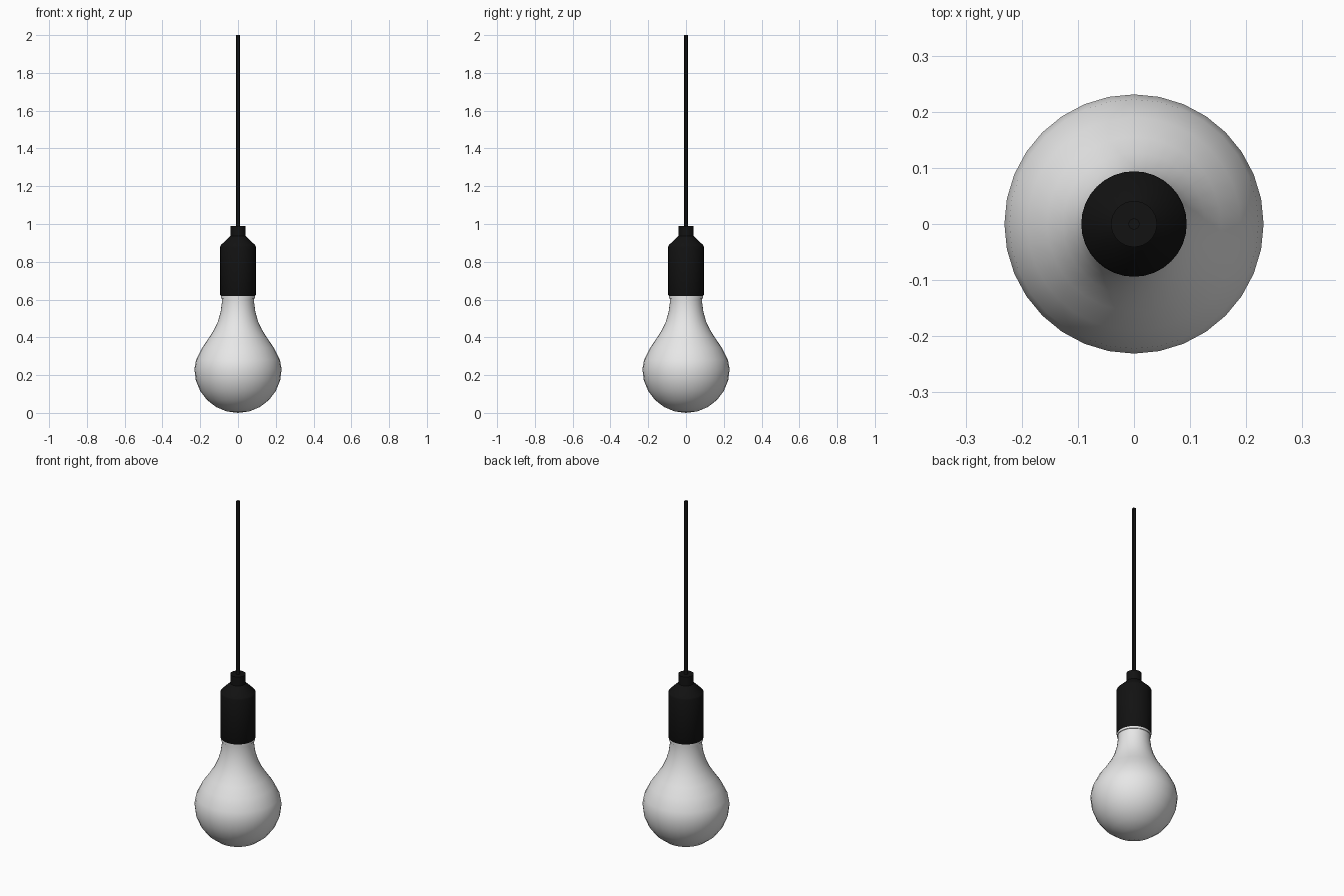
import bpy, bmesh, math

cube = bpy.data.objects.get("Cube")
if cube:
    bpy.data.objects.remove(cube, do_unlink=True)


def material(name, color):
    m = bpy.data.materials.new(name)
    m.use_nodes = True
    m.diffuse_color = (*color, 1)
    bsdf = m.node_tree.nodes["Principled BSDF"]
    bsdf.inputs["Base Color"].default_value = (*color, 1)
    return m


def lathe(name, profile, segments, mat, angle=30):
    """Spin a bottom-to-top (radius, height) profile about z."""
    bm = bmesh.new()
    verts = [bm.verts.new((r, 0, z)) for r, z in profile]
    edges = [bm.edges.new(pair) for pair in zip(verts, verts[1:])]
    bmesh.ops.spin(bm, geom=verts + edges, cent=(0, 0, 0), axis=(0, 0, 1),
                   angle=math.tau, steps=segments, use_duplicate=False)
    bmesh.ops.remove_doubles(bm, verts=bm.verts, dist=0.0001)
    bmesh.ops.recalc_face_normals(bm, faces=bm.faces)
    mesh = bpy.data.meshes.new(name)
    bm.to_mesh(mesh)
    bm.free()
    mesh.materials.append(mat)
    obj = bpy.data.objects.new(name, mesh)
    bpy.context.collection.objects.link(obj)
    bpy.ops.object.select_all(action='DESELECT')
    obj.select_set(True)
    bpy.context.view_layer.objects.active = obj
    bpy.ops.object.shade_smooth_by_angle(angle=math.radians(angle))
    return obj


black = material("black plastic", (0.006, 0.006, 0.006))
white = material("frosted white glass", (0.8, 0.8, 0.8))

# Glass bulb: round belly, then a neck that flares slightly under the socket
R = 0.231
belly = [(R * math.sin(a), R - R * math.cos(a))
         for a in (math.radians(15 * i) for i in range(7))]
neck = [(0.222, 0.28), (0.19, 0.345), (0.155, 0.395), (0.127, 0.44),
        (0.106, 0.485), (0.092, 0.535), (0.086, 0.58), (0.086, 0.6)]
lathe("bulb", belly + neck, 32, white, 40)

# Collar between the glass and the socket
lathe("bulb_collar", [(0.084, 0.606), (0.09, 0.606), (0.09, 0.63), (0, 0.63)],
      32, white)
lathe("bulb_seat", [(0, 0.6), (0.086, 0.6), (0.086, 0.61), (0, 0.61)], 32, white)

# Socket: rounded lower rim, straight barrel, tapered shoulder and cord grip
lathe("socket", [(0, 0.618), (0.09, 0.618), (0.094, 0.625), (0.094, 0.88),
                 (0.091, 0.888), (0.041, 0.937), (0.041, 0.99), (0, 0.99)],
      32, black)

# Cord
lathe("cord", [(0, 0.98), (0.01, 0.98), (0.01, 2), (0, 2)], 12, black)
